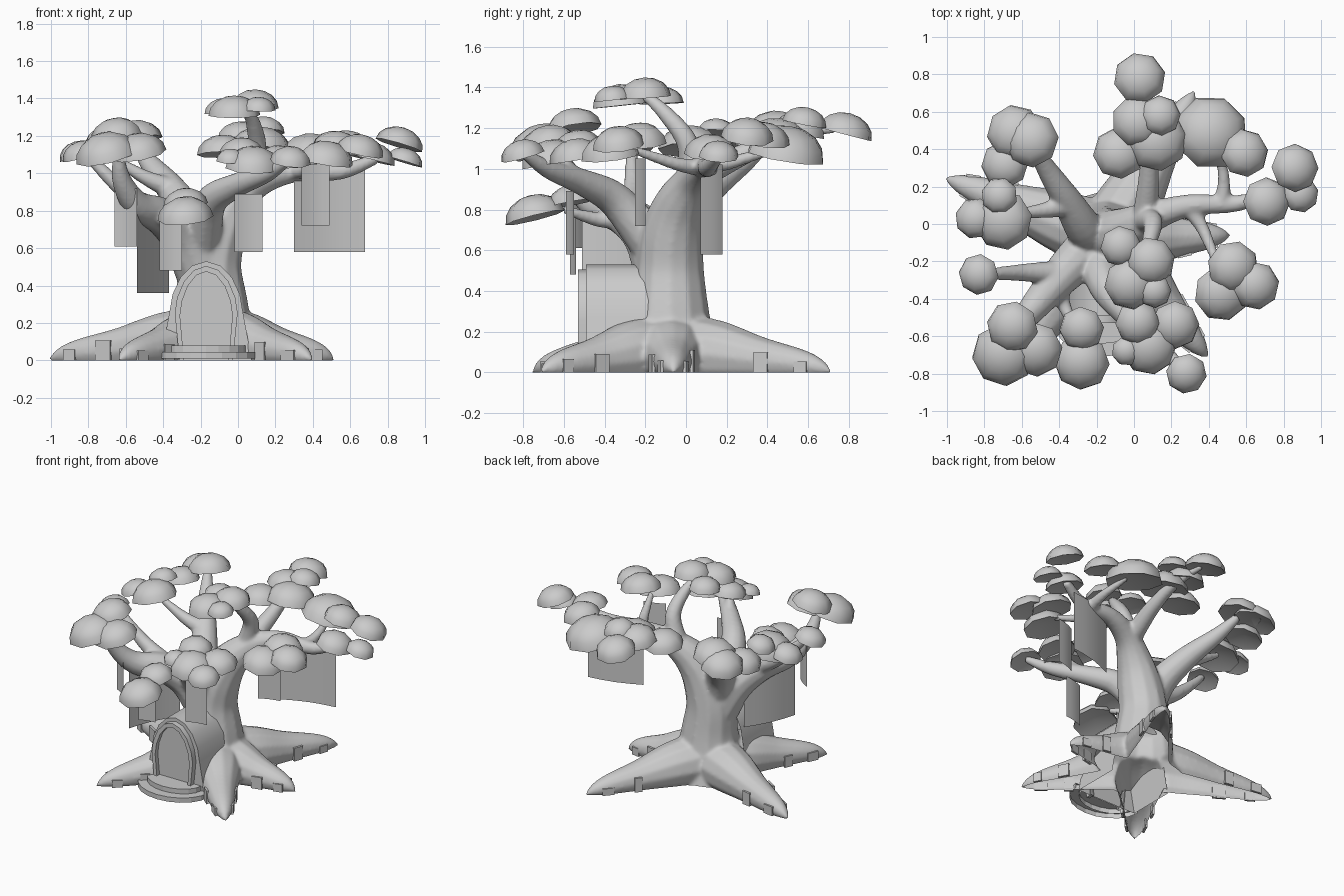
import bpy, bmesh, math, random
from mathutils import Vector, Matrix

random.seed(4)
default = bpy.data.objects.get("Cube")
if default:
    bpy.data.objects.remove(default)

clay = bpy.data.materials.new("plain grey")
clay.use_nodes = True
grey = (.6, .6, .6, 1)
clay.diffuse_color = grey
clay.node_tree.nodes["Principled BSDF"].inputs["Base Color"].default_value = grey


def make_object(name, bm, smooth_angle=None):
    """Turn a bmesh into a named, coloured object."""
    bmesh.ops.recalc_face_normals(bm, faces=bm.faces)
    mesh = bpy.data.meshes.new(name)
    bm.to_mesh(mesh)
    bm.free()
    mesh.materials.append(clay)
    obj = bpy.data.objects.new(name, mesh)
    bpy.context.collection.objects.link(obj)
    if smooth_angle:
        bpy.ops.object.select_all(action='DESELECT')
        obj.select_set(True)
        bpy.context.view_layer.objects.active = obj
        bpy.ops.object.shade_smooth_by_angle(angle=math.radians(smooth_angle))
    return obj


def spline(points, steps=5):
    """Smooth a list of vectors with Catmull-Rom interpolation."""
    padded = [points[0]] + points + [points[-1]]
    result = []
    for a, b, c, d in zip(padded, padded[1:], padded[2:], padded[3:]):
        for i in range(steps):
            t = i / steps
            result.append((2 * b + (c - a) * t + (2 * a - 5 * b + 4 * c - d) * t ** 2
                           + (3 * b - a - 3 * c + d) * t ** 3) / 2)
    return result + [points[-1]]


def add_tube(bm, points, sides=12):
    """Loft a tapered tube without twist; each point is x, y, z, radius."""
    path = spline([Vector(p) for p in points])
    rings = []
    heading = Vector((0, 0, 1))
    turn = heading.rotation_difference(heading)
    for i, p in enumerate(path):
        ahead, behind = path[min(i + 1, len(path) - 1)], path[max(i - 1, 0)]
        tangent = (ahead - behind).xyz.normalized()
        turn = heading.rotation_difference(tangent) @ turn
        heading = tangent
        ring = []
        for k in range(sides):
            angle = math.tau * k / sides
            spoke = Vector((math.cos(angle), math.sin(angle), 0)) * max(p.w, .004)
            ring.append(bm.verts.new(p.xyz + turn @ spoke))
        rings.append(ring)
    for low, high in zip(rings, rings[1:]):
        for k in range(sides):
            n = (k + 1) % sides
            bm.faces.new((low[k], low[n], high[n], high[k]))
    bm.faces.new(rings[0][::-1])
    bm.faces.new(rings[-1])


def add_branch(bm, start, end, *points):
    """Branch whose radius falls evenly from start to end."""
    last = len(points) - 1
    add_tube(bm, [(*p, start + (end - start) * i / last) for i, p in enumerate(points)])


# Trunk running into the main right limb
wood = bmesh.new()
add_tube(wood, [(-.14, -.08, -.1, .29), (-.14, -.08, .1, .235), (-.14, -.08, .3, .195),
                (-.15, -.08, .5, .17), (-.11, -.07, .68, .155), (-.03, -.03, .83, .125),
                (.1, .04, .95, .085), (.3, .1, 1.01, .06), (.55, .11, 1.01, .045),
                (.74, .17, 1.08, .03)])

# Limbs and side branches
add_branch(wood, .15, .03, (-.18, -.1, .46), (-.29, -.18, .66), (-.41, -.3, .77),
           (-.54, -.45, .83), (-.62, -.56, .96), (-.64, -.63, 1.1))
add_branch(wood, .13, .03, (-.18, -.1, .55), (-.26, -.03, .76), (-.36, .13, .92),
           (-.47, .3, 1.05), (-.55, .43, 1.17))
add_branch(wood, .06, .02, (-.36, .1, .92), (-.5, .07, .98), (-.7, .05, 1.1))
add_branch(wood, .07, .025, (-.36, -.26, .76), (-.6, -.26, .9), (-.83, -.27, 1.12))
add_branch(wood, .06, .02, (-.4, -.28, .77), (-.38, -.42, .75), (-.29, -.6, .8))
add_branch(wood, .11, .025, (-.2, -.16, .62), (-.15, -.34, .84), (-.02, -.5, .93),
           (.16, -.68, 1), (.28, -.8, 1.08))
add_branch(wood, .05, .02, (-.04, -.48, .92), (.04, -.57, 1), (.06, -.62, 1.08))
add_branch(wood, .07, .025, (.04, .02, .92), (.1, .01, 1.12), (.08, -.1, 1.27), (.03, -.2, 1.36))
add_branch(wood, .07, .02, (.06, .04, .95), (.08, .28, 1.07), (.07, .5, 1.16), (.04, .75, 1.2))
add_branch(wood, .05, .02, (.28, .1, 1.01), (.37, -.03, 1.02), (.47, -.28, 1.1))
add_branch(wood, .045, .02, (.47, .11, 1.01), (.48, .25, 1.04), (.44, .45, 1.1))

# Ridge-like roots spreading to pointed tips
root_tips = [(-1.02, .25), (.33, .72), (.52, -.06), (.4, -.72), (-.64, -.76)]
base = Vector((-.14, -.08))
for tip in root_tips:
    tip = Vector(tip)
    line = []
    for along, size in ((.05, .19), (.3, .165), (.55, .115), (.8, .075), (.92, .043), (1, 0)):
        p = base.lerp(tip, along)
        line.append((p.x, p.y, .55 * size, size))
    add_tube(wood, line)

# Fuse the wood into one skin and trim it open at the ground
draft = make_object("tree_draft", wood)
remesh = draft.modifiers.new("fuse", 'REMESH')
remesh.mode = 'VOXEL'
remesh.voxel_size = .012
relax = draft.modifiers.new("relax", 'SMOOTH')
relax.iterations = 8
graph = bpy.context.evaluated_depsgraph_get()
fused = bmesh.new()
fused.from_mesh(draft.evaluated_get(graph).to_mesh())
bpy.data.objects.remove(draft)
bmesh.ops.bisect_plane(fused, geom=fused.verts[:] + fused.edges[:] + fused.faces[:],
                       plane_co=(0, 0, 0), plane_no=(0, 0, 1), clear_inner=True)
make_object("trunk_branches_roots", fused, 60)

# Leaf caps: x, y, base height, radius for each clump
clumps = {
    "back": [(.03, .78, 1.17, .14), (-.08, .38, 1.1, .14), (.02, .55, 1.17, .14),
             (.12, .45, 1.12, .17), (.14, .58, 1.22, .11)],
    "right_back": [(.41, .49, 1.06, .2), (.59, .38, 1.13, .13)],
    "right": [(.71, .12, 1.07, .13), (.86, .3, 1.15, .13), (.89, .16, 1.06, .1)],
    "right_front": [(.53, -.23, 1.12, .14), (.47, -.37, 1.06, .15), (.65, -.33, 1.11, .13)],
    "crown": [(-.07, -.12, 1.32, .11), (.09, -.2, 1.35, .13), (-.02, -.32, 1.31, .14),
              (.11, -.36, 1.34, .09)],
    "front": [(.22, -.54, 1.05, .13), (.02, -.53, 1.1, .12), (.08, -.66, 1.03, .15),
              (-.04, -.68, 1.07, .08), (.28, -.8, 1.06, .11)],
    "low_front": [(-.28, -.74, .76, .15), (-.28, -.56, .83, .12)],
    "left_front": [(-.7, -.7, 1.09, .17), (-.53, -.67, 1.1, .15), (-.65, -.55, 1.19, .14)],
    "left": [(-.83, -.27, 1.09, .11), (-.85, .03, 1.09, .11), (-.7, .02, 1.09, .16),
             (-.72, .15, 1.17, .1)],
    "left_back": [(-.69, .32, 1.1, .13), (-.64, .49, 1.13, .15), (-.55, .45, 1.17, .15)],
}
for clump, caps in clumps.items():
    bm = bmesh.new()
    for x, y, z, radius in caps:
        dome = bmesh.ops.create_uvsphere(bm, u_segments=8, v_segments=8, radius=radius)["verts"]
        bmesh.ops.delete(bm, geom=[v for v in dome if v.co.z < -.01 * radius], context='VERTS')
        dome = [v for v in dome if v.is_valid]
        # slightly hollow underside
        rim = sorted((v for v in dome if v.co.z < .01 * radius),
                     key=lambda v: math.atan2(v.co.y, v.co.x))
        hollow = bm.verts.new((0, 0, radius * .3))
        for a, b in zip(rim, rim[1:] + rim[:1]):
            bm.faces.new((b, a, hollow))
        outward = Vector((-y, x, 0))
        place = (Matrix.Translation((x, y, z)) @ Matrix.Rotation(.33 * outward.length, 4, outward)
                 @ Matrix.Rotation(random.random(), 4, 'Z') @ Matrix.Diagonal((1, 1, .76, 1)))
        bmesh.ops.transform(bm, matrix=place, verts=dome + [hollow])
    make_object(clump + "_leaves", bm, 50)


def arch(half, top, foot=.85, sides=8):
    """Outline of a slightly pointed doorway, from left foot to right foot."""
    shoulder = top * .5
    outline = [(-half * foot, 0)]
    for i in range(sides + 1):
        a = math.pi * (1 - i / sides)
        outline.append((half * math.cos(a), shoulder + (top - shoulder) * math.sin(a) ** 1.15))
    return outline + [(half * foot, 0)]


def add_prism(bm, outline, front, back):
    """Extrude an x, z outline from front to back along y, open along the closing edge."""
    near = [bm.verts.new((x, front, z)) for x, z in outline]
    far = [bm.verts.new((x, back, z)) for x, z in outline]
    bm.faces.new(near)
    for i in range(len(near) - 1):
        bm.faces.new((near[i], near[i + 1], far[i + 1], far[i]))


# Doorway: flared porch body, raised frame and door leaf
door_x = -.17
porch = bmesh.new()
add_prism(porch, arch(.195, .53, 1.25), -.49, -.14)
frame = bmesh.new()
add_prism(frame, arch(.168, .505) + arch(.14, .475)[::-1], -.53, -.48)
door = bmesh.new()
add_prism(door, arch(.14, .475), -.498, -.48)
for name, bm in (("porch", porch), ("door_frame", frame), ("door", door)):
    make_object(name, bm, 40).location.x = door_x

# Rounded entrance steps, open underneath
for name, width, depth, top in (("lower_step", .27, .22, .045), ("upper_step", .21, .15, .08)):
    bm = bmesh.new()
    corners = [(math.cos(math.pi * i / 10), -math.sin(math.pi * i / 10)) for i in range(11)]
    tread = [bm.verts.new((door_x + width * x, -.49 + depth * y, top)) for x, y in corners]
    foot = [bm.verts.new((v.co.x, v.co.y, .01)) for v in tread]
    bm.faces.new(tread)
    for i in range(len(tread) - 1):
        bm.faces.new((tread[i], foot[i], foot[i + 1], tread[i + 1]))
    make_object(name, bm)

# Hanging cloth panels: one top corner, the other, bottom and top heights
panels = {
    "large_right": ((.3, .07), (.68, .18), .58, 1.02),
    "small_right": ((.34, -.25), (.49, -.2), .72, 1.05),
    "front": ((-.02, -.59), (.13, -.55), .58, .89),
    "low_front": ((-.42, -.57), (-.3, -.54), .48, .77),
    "left": ((-.66, -.48), (-.54, -.57), .61, .92),
    "large_left": ((-.54, -.51), (-.37, -.15), .36, .78),
}
for name, (start, end, low, high) in panels.items():
    start, end = Vector(start), Vector(end)
    side = (end - start).orthogonal() * .05
    bm = bmesh.new()
    rows = []
    for i in range(5):
        p = start.lerp(end, i / 4) + side * math.sin(math.pi * i / 4)
        rows.append([bm.verts.new((p.x, p.y, z)) for z in (low, high)])
    for a, b in zip(rows, rows[1:]):
        bm.faces.new((a[0], b[0], b[1], a[1]))
    make_object(name + "_panel", bm, 40)

# Bark slabs leaning against both sides of the roots
slabs = bmesh.new()
for tip in root_tips:
    tip = Vector(tip)
    direction = (tip - base).normalized()
    across = Vector((-direction.y, direction.x))
    for flank in (-1, 1):
        for along, reach in ((.62, .1), (.84, .062)):
            spot = base.lerp(tip, along) + across * flank * reach
            height = random.uniform(.8, 1.1) * reach
            place = (Matrix.Translation((spot.x, spot.y, height / 2))
                     @ Matrix.Rotation(math.atan2(direction.y, direction.x) - flank * .2, 4, 'Z')
                     @ Matrix.Diagonal((random.uniform(.05, .1), .015, height, 1)))
            bmesh.ops.create_cube(slabs, size=1, matrix=place)
make_object("bark_slabs", slabs)
